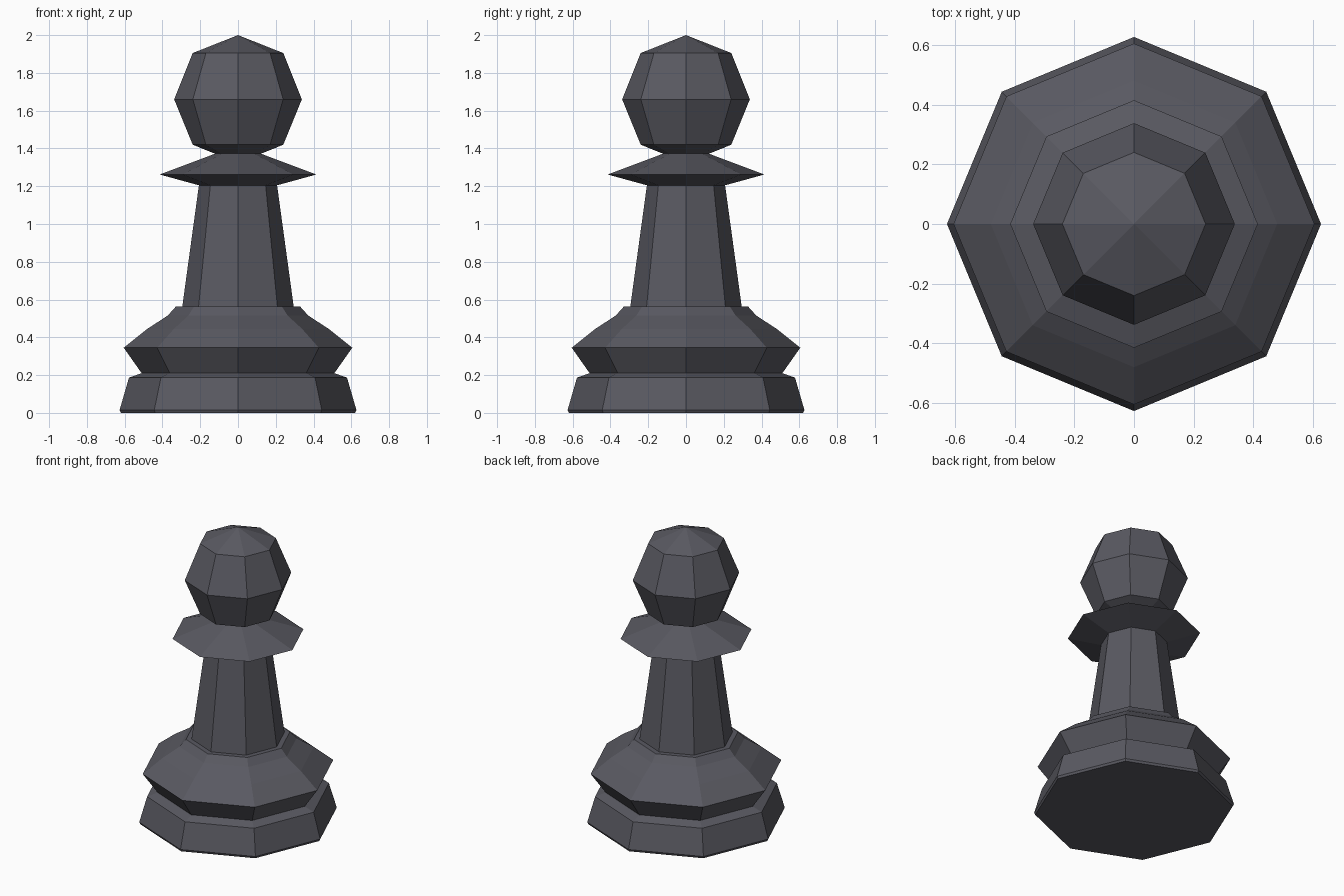
import bpy, bmesh
from math import pi
from mathutils import Vector

if "Cube" in bpy.data.objects:
    bpy.data.objects.remove(bpy.data.objects["Cube"])

SIDES = 8

# Outline (radius, height) from the floor up, grouped by part
base = [(0, 0), (0.62, 0), (0.627, 0.015), (0.577, 0.187), (0.51, 0.21)]
shoulder = [(0.605, 0.345), (0.48, 0.445), (0.372, 0.515), (0.33, 0.562)]
stem = [(0.295, 0.562), (0.207, 1.205)]
collar = [(0.415, 1.262), (0.122, 1.372)]
head = [(0.24, 1.42), (0.338, 1.66), (0.24, 1.905), (0, 2.0)]


def lathe(name, profile, sides):
    """Turn an outline around z into a closed, flat-faced solid."""
    bm = bmesh.new()
    verts = [bm.verts.new((r, 0, z)) for r, z in profile]
    edges = [bm.edges.new(pair) for pair in zip(verts, verts[1:])]
    bmesh.ops.spin(bm, geom=verts + edges, cent=Vector(), axis=Vector((0, 0, 1)),
                   angle=2 * pi, steps=sides, use_merge=True)
    bmesh.ops.remove_doubles(bm, verts=bm.verts, dist=0.0005)
    bmesh.ops.recalc_face_normals(bm, faces=bm.faces)
    mesh = bpy.data.meshes.new(name)
    bm.to_mesh(mesh)
    bm.free()
    obj = bpy.data.objects.new(name, mesh)
    bpy.context.collection.objects.link(obj)
    return obj


# Whole piece as one watertight turned body
pawn = lathe("chess_pawn", base + shoulder + stem + collar + head, SIDES)

# Dark slate colour
slate = bpy.data.materials.new("dark_slate")
slate.diffuse_color = (0.1, 0.1, 0.12, 1)
slate.use_nodes = True
slate.node_tree.nodes["Principled BSDF"].inputs["Base Color"].default_value = slate.diffuse_color
pawn.data.materials.append(slate)
